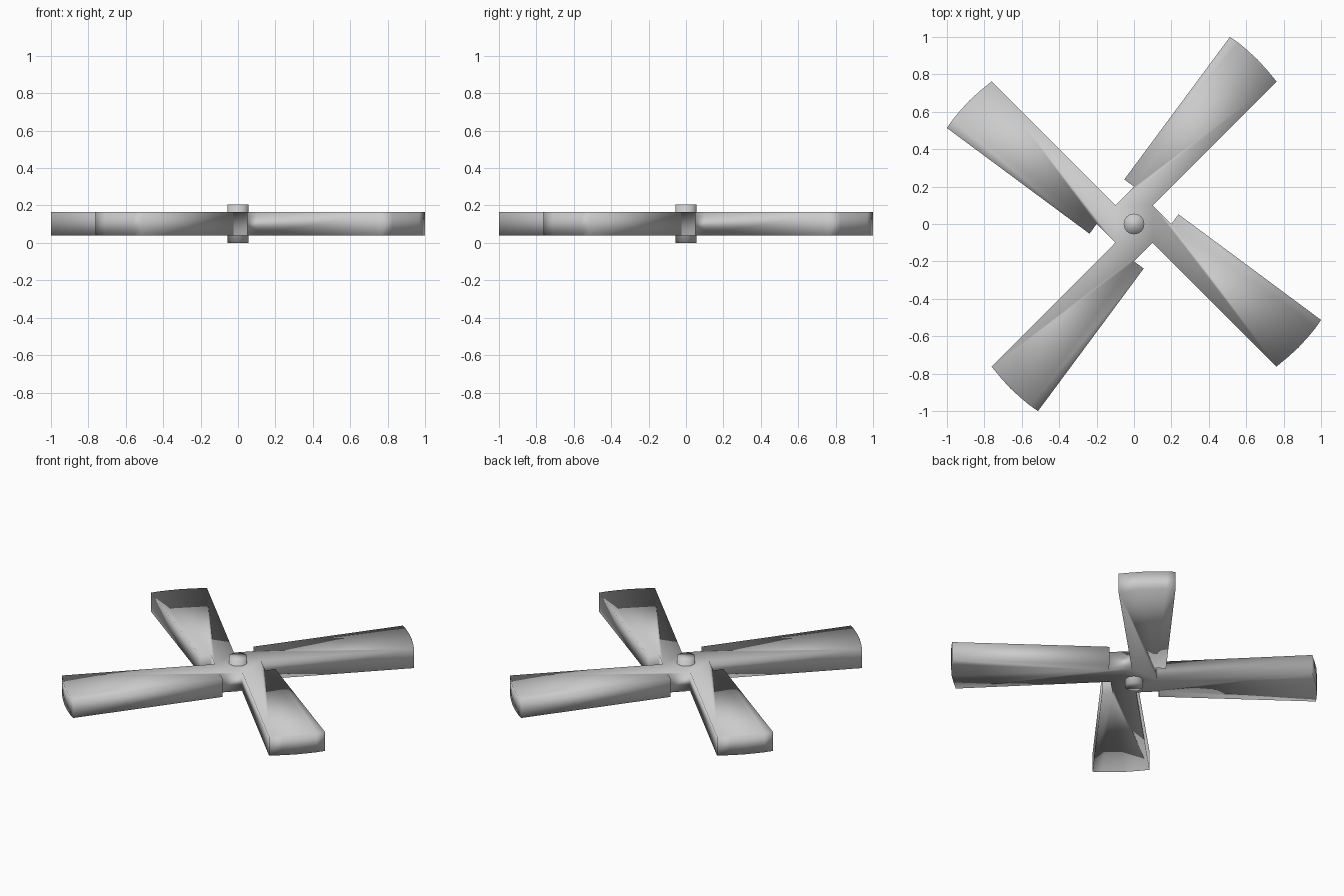
import bpy, bmesh
from math import pi
from mathutils import Matrix, Vector

if "Cube" in bpy.data.objects:
    bpy.data.objects.remove(bpy.data.objects["Cube"])

Z0, Z1 = 0.04, 0.165


def finish(bm, name):
    bmesh.ops.recalc_face_normals(bm, faces=bm.faces)
    mesh = bpy.data.meshes.new(name)
    bm.to_mesh(mesh)
    bm.free()
    obj = bpy.data.objects.new(name, mesh)
    bpy.context.collection.objects.link(obj)
    mesh.shade_smooth()
    return obj


# Four-bladed rotor: one blade outline repeated every quarter turn
inner = [(0.1, -0.1), (0.762, -0.762)]
tip = [(0.825, -0.71), (0.88, -0.66), (0.93, -0.605), (0.97, -0.557)]
outer = [(1.0, -0.513), (0.238, 0.052), (0.2, 0.0)]
blade = inner + tip + outer

bm = bmesh.new()
outline = []
for i in range(4):
    turn = Matrix.Rotation(i * pi / 2, 3, 'Z')
    outline += [bm.verts.new(turn @ Vector((x, y, Z0))) for x, y in blade]
n = len(blade)
faces = [bm.faces.new(outline[i * n:(i + 1) * n] + [outline[(i + 1) * n % (4 * n)]])
         for i in range(4)]
faces.append(bm.faces.new([outline[i * n] for i in range(4)]))
ext = bmesh.ops.extrude_face_region(bm, geom=faces, use_keep_orig=True)
top = [g for g in ext["geom"] if isinstance(g, bmesh.types.BMVert)]
bmesh.ops.translate(bm, verts=top, vec=(0, 0, Z1 - Z0))
finish(bm, "rotor_blades")

# Axle pin through the hub
bm = bmesh.new()
bmesh.ops.create_cone(bm, cap_ends=True, segments=32, radius1=0.055, radius2=0.055,
                      depth=0.205, matrix=Matrix.Translation((0, 0, 0.1025)))
finish(bm, "axle_pin")
